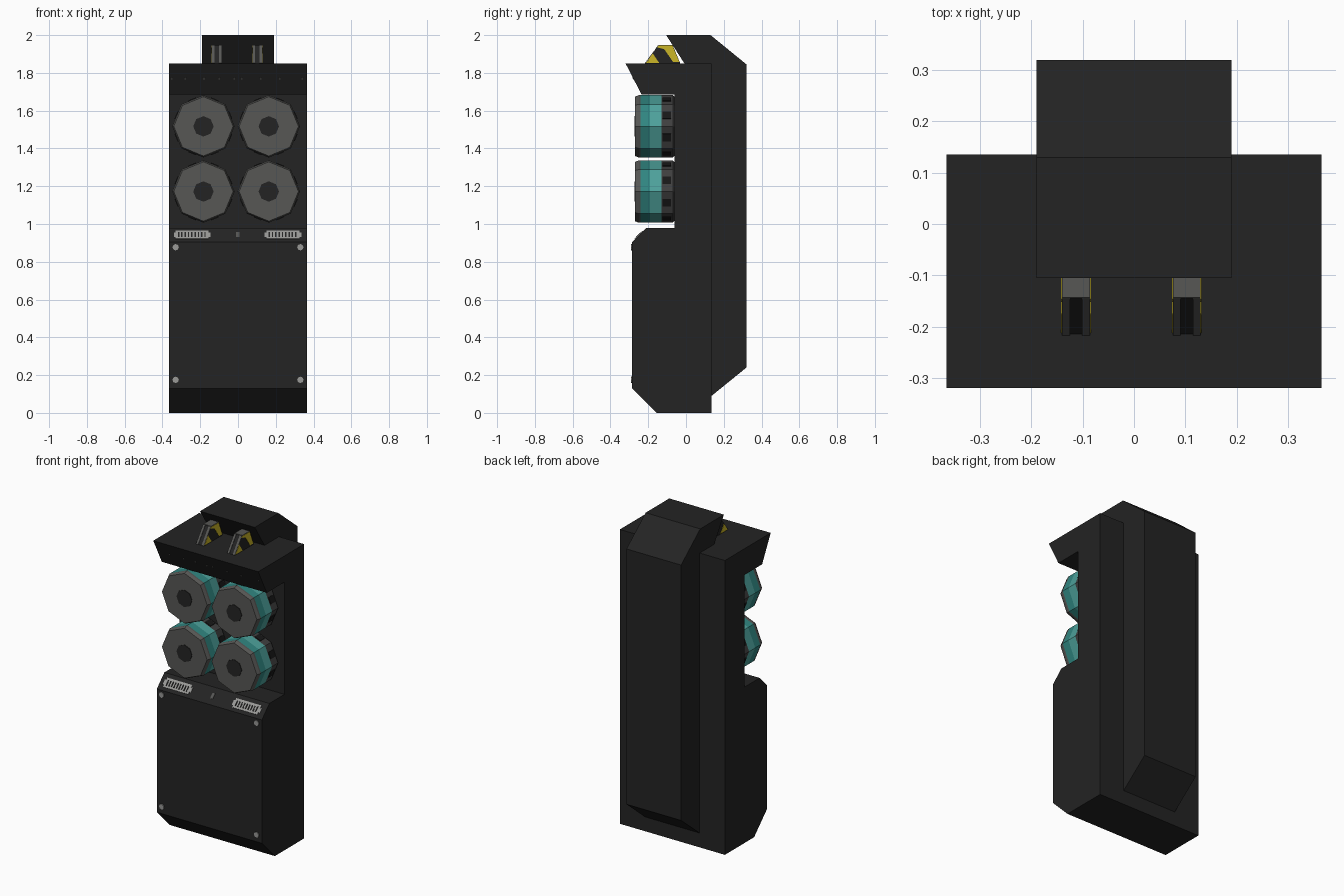
import bpy, bmesh, math
from mathutils import Vector

if "Cube" in bpy.data.objects:
    bpy.data.objects.remove(bpy.data.objects["Cube"])


def mat(name, r, g, b):
    m = bpy.data.materials.new(name)
    m.diffuse_color = (r, g, b, 1)
    m.use_nodes = True
    m.node_tree.nodes["Principled BSDF"].inputs["Base Color"].default_value = m.diffuse_color
    return m


BLACK = mat("charcoal casing", 0.017, 0.017, 0.017)
DARK = mat("soot black", 0.009, 0.009, 0.009)
GREY = mat("roller grey", 0.095, 0.095, 0.09)
BAND = mat("band grey", 0.05, 0.05, 0.05)
TEAL = mat("teal", 0.075, 0.36, 0.33)
DTEAL = mat("deep teal", 0.03, 0.24, 0.22)
YELLOW = mat("warning yellow", 0.6, 0.47, 0.02)
LIGHT = mat("light steel", 0.32, 0.32, 0.31)


def finish(name, bm, mats):
    bmesh.ops.recalc_face_normals(bm, faces=bm.faces)
    me = bpy.data.meshes.new(name)
    bm.to_mesh(me)
    bm.free()
    for m in mats:
        me.materials.append(m)
    ob = bpy.data.objects.new(name, me)
    bpy.context.collection.objects.link(ob)
    return ob


def extrude(name, profile, x0, x1, m):
    """Extrude a (y, z) profile from x0 to x1."""
    bm = bmesh.new()
    a = [bm.verts.new((x0, y, z)) for y, z in profile]
    b = [bm.verts.new((x1, y, z)) for y, z in profile]
    n = len(a)
    bm.faces.new(a)
    bm.faces.new(b[::-1])
    for i in range(n):
        j = (i + 1) % n
        bm.faces.new((a[i], b[i], b[j], a[j]))
    return finish(name, bm, [m])


def slab(name, x0, x1, a, b, m, t=0.005):
    """Thin plate on the sloped line a -> b (going up), raised towards the front."""
    a, b = Vector(a), Vector(b)
    d = (b - a).normalized()
    n = Vector((-d.y, d.x)) * t
    return extrude(name, [a, b, b + n, a + n], x0, x1, m)


def lathe(name, rings, cx, cz, mats, sides=8):
    """Rings of (y, radius, material index) around an axis along y."""
    bm = bmesh.new()
    loops = []
    for y, r, _ in rings:
        loops.append([bm.verts.new((cx + r * math.cos(2 * math.pi * i / sides), y,
                                    cz + r * math.sin(2 * math.pi * i / sides)))
                      for i in range(sides)])
    bm.faces.new(loops[0]).material_index = rings[0][2]
    bm.faces.new(loops[-1]).material_index = rings[-1][2]
    for k in range(len(rings) - 1):
        for i in range(sides):
            j = (i + 1) % sides
            f = bm.faces.new((loops[k][i], loops[k][j], loops[k + 1][j], loops[k + 1][i]))
            f.material_index = rings[k][2]
    return finish(name, bm, mats)


# Main casing with overhanging lip and roller recess
extrude("casing", [(-0.155, 0), (0.135, 0), (0.135, 1.85), (-0.32, 1.85), (-0.235, 1.685),
                   (-0.06, 1.685), (-0.06, 0.98), (-0.21, 0.98), (-0.285, 0.905),
                   (-0.285, 0.13)], -0.365, 0.365, BLACK)

# Rear hump that hooks over the top
extrude("back_hump", [(0.13, 0.085), (0.135, 0.09), (0.32, 0.24), (0.32, 1.845), (0.13, 2.0),
                      (-0.105, 2.0), (-0.005, 1.845), (0.13, 1.845)], -0.19, 0.19, BLACK)

# Four octagonal canisters with hubs and lugs
R = 0.165
for row, cz in enumerate((1.517, 1.172)):
    for col, cx in enumerate((-0.183, 0.163)):
        tag = f"{row}_{col}"
        lathe("canister_" + tag,
              [(-0.27, R - 0.008, 0), (-0.25, R, 0), (-0.24, R, 1), (-0.19, R, 2),
               (-0.13, R, 3), (-0.07, R, 3), (-0.058, R - 0.012, 3)],
              cx, cz, [GREY, DTEAL, TEAL, BAND])
        lathe("hub_" + tag, [(-0.273, 0.054, 0), (-0.268, 0.054, 0)], cx, cz, [BLACK])
        bm = bmesh.new()
        for i in range(8):
            a = (i + 0.5) * math.pi / 4
            rad = Vector((math.cos(a), 0, math.sin(a)))
            tan = Vector((-math.sin(a), 0, math.cos(a)))
            vs = bmesh.ops.create_cube(bm, size=1)["verts"]
            for v in vs:
                p = v.co.copy()
                v.co = (Vector((cx, -0.102, cz)) + rad * (R * math.cos(math.pi / 8) + 0.009 * p.x)
                        + Vector((0, 0.044 * p.y, 0)) + tan * (0.042 * p.z))
        finish("lugs_" + tag, bm, [DARK])

# Vent strips on the shoulder bevel, with dark slats
def on_bevel(z):
    return (-0.285 + z - 0.905, z)


for side, x0, x1 in (("left", -0.34, -0.145), ("right", 0.14, 0.335)):
    slab("vent_" + side, x0 + 0.01, x1 - 0.01, on_bevel(0.92), on_bevel(0.962), LIGHT, 0.004)
    slab("vent_ends_" + side, x0, x1, on_bevel(0.93), on_bevel(0.952), LIGHT, 0.0035)
    for i in range(9):
        x = x0 + 0.022 + i * 0.0175
        slab(f"vent_slat_{side}_{i}", x, x + 0.007, on_bevel(0.928), on_bevel(0.953), BLACK, 0.006)
slab("centre_mark", -0.011, 0.007, on_bevel(0.93), on_bevel(0.955), GREY, 0.003)

# Corner bolts on the lower front panel
for x in (-0.33, 0.33):
    for z in (0.175, 0.877):
        lathe(f"bolt_{x}_{z}", [(-0.29, 0.017, 0), (-0.284, 0.017, 0)], x, z, [LIGHT])

# Small rivets along the lip
def on_lip(z):
    return (-0.32 + (1.85 - z) * 0.515, z)


for i, x in enumerate((-0.35, -0.28, -0.18, -0.1, -0.02, 0.02, 0.12, 0.22, 0.34)):
    slab(f"lip_rivet_{i}", x - 0.004, x + 0.004, on_lip(1.767), on_lip(1.775), GREY, 0.003)

# Two striped brackets on the top
for side, cx in (("left", -0.113), ("right", 0.103)):
    x0, x1 = cx - 0.027, cx + 0.027
    extrude("bracket_" + side, [(-0.215, 1.849), (-0.03, 1.849), (-0.07, 1.945), (-0.145, 1.945)],
            x0, x1, BLACK)
    stripes = ([(-0.212, 1.853), (-0.176, 1.903), (-0.142, 1.853)],
               [(-0.152, 1.935), (-0.146, 1.944), (-0.071, 1.944), (-0.034, 1.857),
                (-0.068, 1.857), (-0.115, 1.925)])
    for k, s in enumerate(stripes):
        extrude(f"stripe_{side}_{k}", s, x0 - 0.002, x0, YELLOW)
        extrude(f"stripe_{side}_{k}b", s, x1, x1 + 0.002, YELLOW)
    for k, xa in enumerate((x0, x1 - 0.015)):
        slab(f"bracket_rail_{side}_{k}", xa, xa + 0.015, (-0.215, 1.85), (-0.145, 1.945), GREY, 0.003)
    extrude("bracket_cap_" + side, [(-0.143, 1.944), (-0.072, 1.944), (-0.072, 1.948),
                                    (-0.143, 1.948)], x0, x1, GREY)
